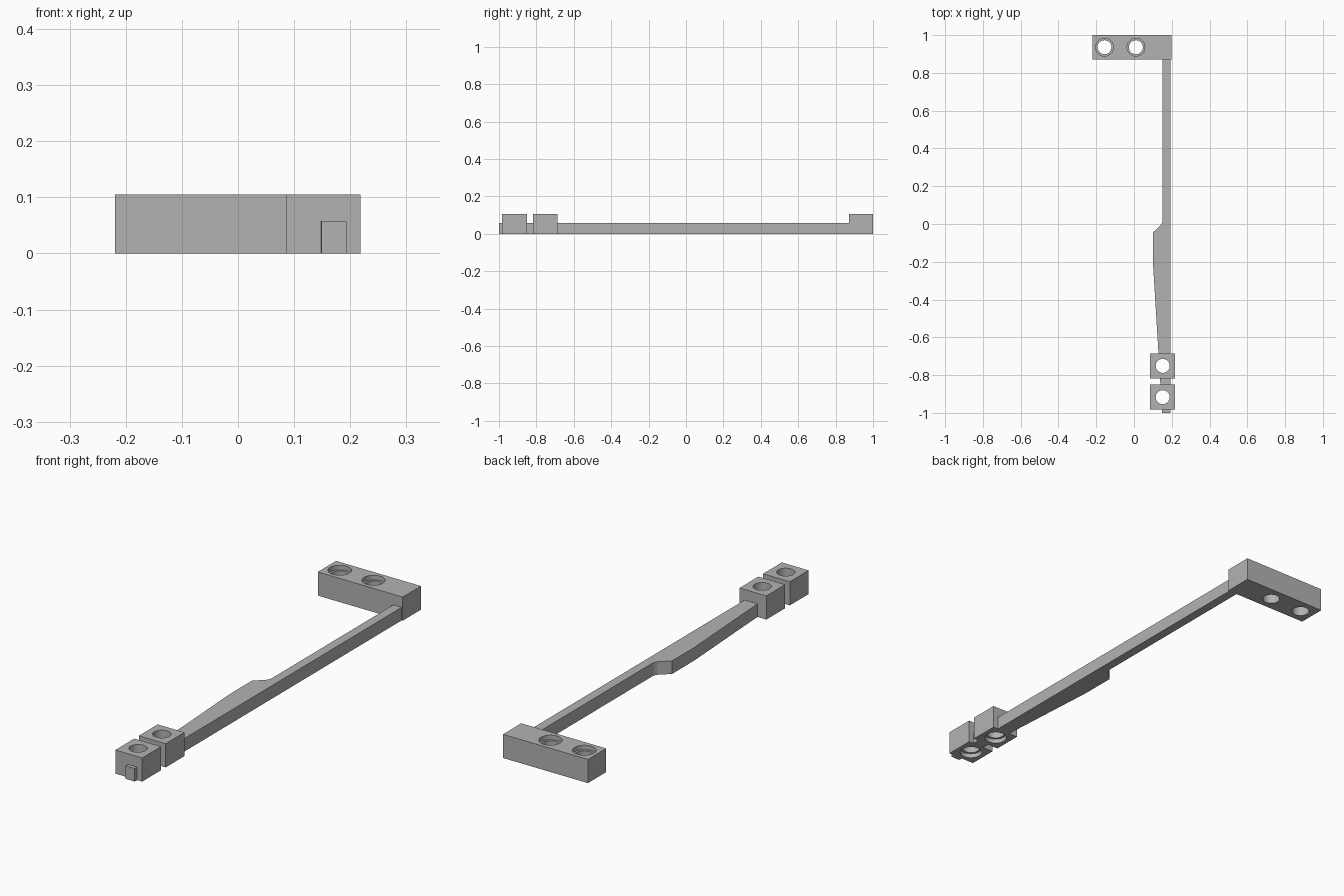
import bpy, bmesh
from mathutils import Matrix, Vector

old = bpy.data.objects.get("Cube")
if old:
    bpy.data.objects.remove(old, do_unlink=True)

grey = bpy.data.materials.new("plain grey")
grey.use_nodes = True
colour = (0.45, 0.45, 0.45, 1)
grey.diffuse_color = colour
grey.node_tree.nodes["Principled BSDF"].inputs["Base Color"].default_value = colour

BLOCK_H, ROD_H = 0.105, 0.058
HOLE_R, BORE_R, BORE_D = 0.037, 0.047, 0.02
ROD_RIGHT = 0.193


def finish(name, bm):
    bmesh.ops.recalc_face_normals(bm, faces=bm.faces)
    mesh = bpy.data.meshes.new(name)
    bm.to_mesh(mesh)
    bm.free()
    obj = bpy.data.objects.new(name, mesh)
    bpy.context.collection.objects.link(obj)
    mesh.materials.append(grey)
    return obj


def prism(name, outline, height):
    """Extrude a plan outline upward from the ground."""
    bm = bmesh.new()
    face = bm.faces.new([bm.verts.new((x, y, 0)) for x, y in outline])
    ext = bmesh.ops.extrude_face_region(bm, geom=[face])
    top = [v for v in ext["geom"] if isinstance(v, bmesh.types.BMVert)]
    bmesh.ops.translate(bm, verts=top, vec=(0, 0, height))
    return finish(name, bm)


def drill(block, x, y, radius, z0, z1):
    """Cut a vertical round hole, then discard the cutter."""
    bm = bmesh.new()
    bmesh.ops.create_cone(bm, cap_ends=True, segments=40, radius1=radius, radius2=radius,
                          depth=z1 - z0,
                          matrix=Matrix.Translation(Vector((x, y, (z0 + z1) / 2))))
    cutter = finish("cutter", bm)
    cutter.hide_render = True
    mod = block.modifiers.new("hole", "BOOLEAN")
    mod.operation, mod.solver, mod.object = "DIFFERENCE", "EXACT", cutter
    bpy.context.view_layer.update()
    graph = bpy.context.evaluated_depsgraph_get()
    block.data = bpy.data.meshes.new_from_object(block.evaluated_get(graph))
    block.modifiers.clear()
    bpy.data.objects.remove(cutter, do_unlink=True)


def drilled_block(name, x0, x1, y0, y1, holes, bore_on_top):
    block = prism(name, [(x0, y0), (x1, y0), (x1, y1), (x0, y1)], BLOCK_H)
    for x, y in holes:
        drill(block, x, y, HOLE_R, -0.1, 0.2)
        if bore_on_top:
            drill(block, x, y, BORE_R, BLOCK_H - BORE_D, 0.2)
        else:
            drill(block, x, y, BORE_R, -0.1, BORE_D)
    bpy.ops.object.select_all(action="DESELECT")
    block.select_set(True)
    bpy.context.view_layer.objects.active = block
    bpy.ops.object.shade_smooth_by_angle()


def taper(y):
    """Left edge of the rod where it narrows toward the front."""
    return 0.1 + 0.049 * (-0.2 - y) / 0.8


def rod_piece(name, y0, y1):
    prism(name, [(taper(y0), y0), (ROD_RIGHT, y0), (ROD_RIGHT, y1), (taper(y1), y1)], ROD_H)


# Rear mounting block with two holes bored from above
drilled_block("rear_block", -0.219, 0.198, 0.872, 1.0,
              [(-0.156, 0.936), (0.01, 0.936)], True)

# Two front cubes bored from below
drilled_block("inner_front_block", 0.086, 0.218, -0.818, -0.686, [(0.152, -0.751)], False)
drilled_block("outer_front_block", 0.086, 0.218, -0.983, -0.851, [(0.152, -0.917)], False)

# Long rod with its widened step
prism("long_rod", [(taper(-0.686), -0.686), (ROD_RIGHT, -0.686), (ROD_RIGHT, 0.872),
                   (0.152, 0.872), (0.152, 0.015), (0.149, 0.005), (0.142, -0.006),
                   (0.1, -0.045), (0.1, -0.2)], ROD_H)

# Short rod pieces between and in front of the cubes
rod_piece("rod_link", -0.851, -0.818)
rod_piece("rod_tip", -1.0, -0.983)
